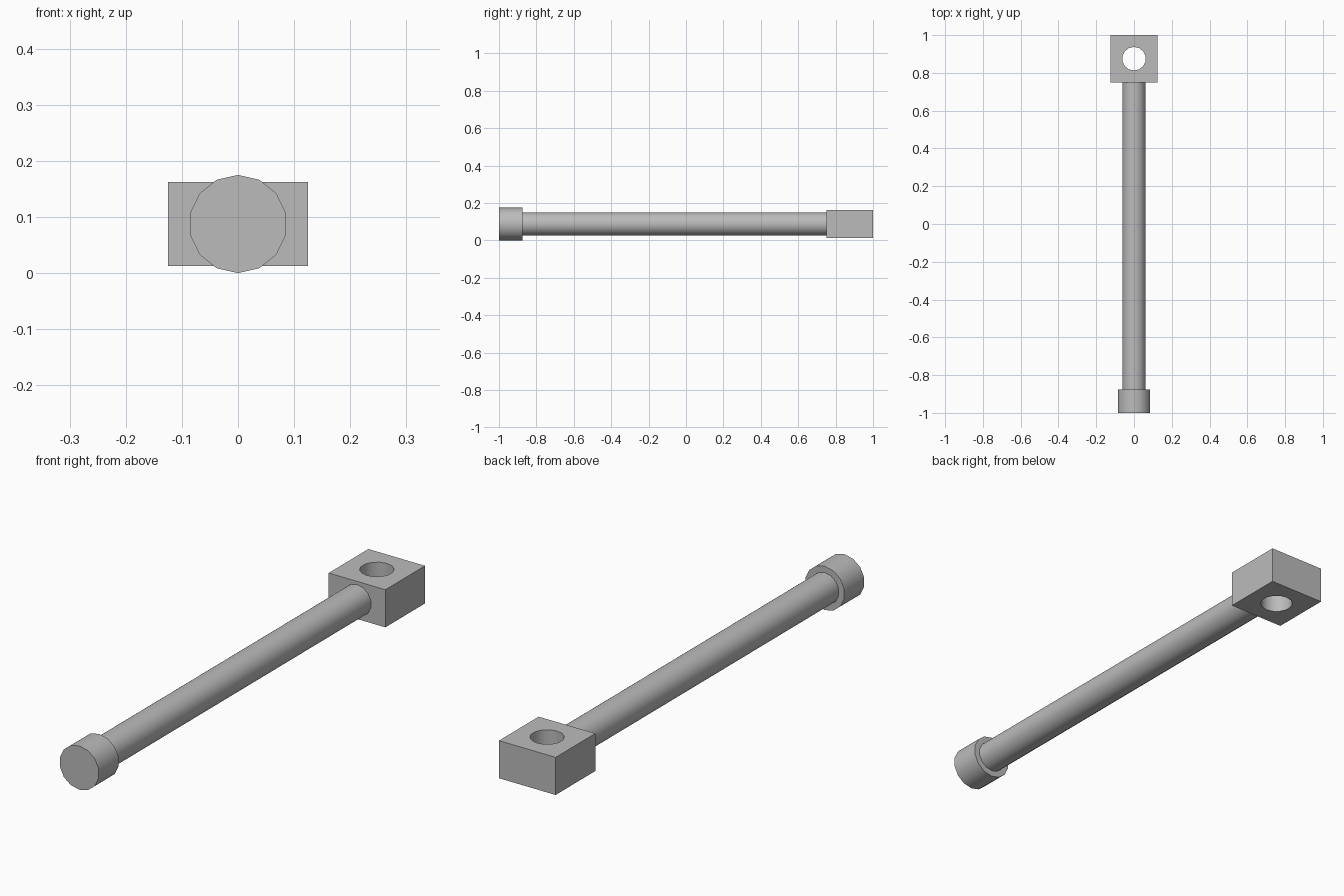
import bpy
import math

cube = bpy.data.objects.get("Cube")
if cube:
    bpy.data.objects.remove(cube, do_unlink=True)

AXIS_Z = 0.0875   # height of the rod's centre line
SIDES = 14

grey = bpy.data.materials.new("plain grey")
grey.use_nodes = True
colour = (0.5, 0.5, 0.5, 1)
grey.diffuse_color = colour
grey.node_tree.nodes["Principled BSDF"].inputs["Base Color"].default_value = colour


def smooth(obj):
    bpy.ops.object.select_all(action="DESELECT")
    obj.select_set(True)
    bpy.context.view_layer.objects.active = obj
    bpy.ops.object.shade_smooth_by_angle(angle=math.radians(35))


def rod(name, radius, y0, y1):
    """Cylinder lying along y with a vertex at the top."""
    bpy.ops.mesh.primitive_cylinder_add(
        vertices=SIDES, radius=radius, depth=y1 - y0,
        location=(0, (y0 + y1) / 2, AXIS_Z), rotation=(math.pi / 2, 0, 0))
    obj = bpy.context.object
    obj.name = name
    bpy.ops.object.transform_apply(location=False, rotation=True, scale=False)
    obj.data.materials.append(grey)
    smooth(obj)
    return obj


# Shaft and end cap
rod("shaft", 0.0625, -0.875, 0.75)
rod("end_cap", 0.0875, -1, -0.875)

# Mounting block
bpy.ops.mesh.primitive_cube_add(size=1, location=(0, 0.875, AXIS_Z))
block = bpy.context.object
block.name = "mounting_block"
block.scale = (0.25, 0.25, 0.15)
bpy.ops.object.transform_apply(location=False, rotation=False, scale=True)
block.data.materials.append(grey)

# Vertical hole through the block
bpy.ops.mesh.primitive_cylinder_add(
    vertices=SIDES, radius=0.0625, depth=0.4, location=(0, 0.875, AXIS_Z))
cutter = bpy.context.object
cutter.name = "hole_cutter"
cutter.hide_render = True
cutter.data.materials.append(grey)

cut = block.modifiers.new("hole", "BOOLEAN")
cut.object = cutter
cut.operation = "DIFFERENCE"
cut.solver = "EXACT"
bpy.context.view_layer.objects.active = block
bpy.ops.object.modifier_apply(modifier=cut.name)
bpy.data.objects.remove(cutter, do_unlink=True)
smooth(block)
